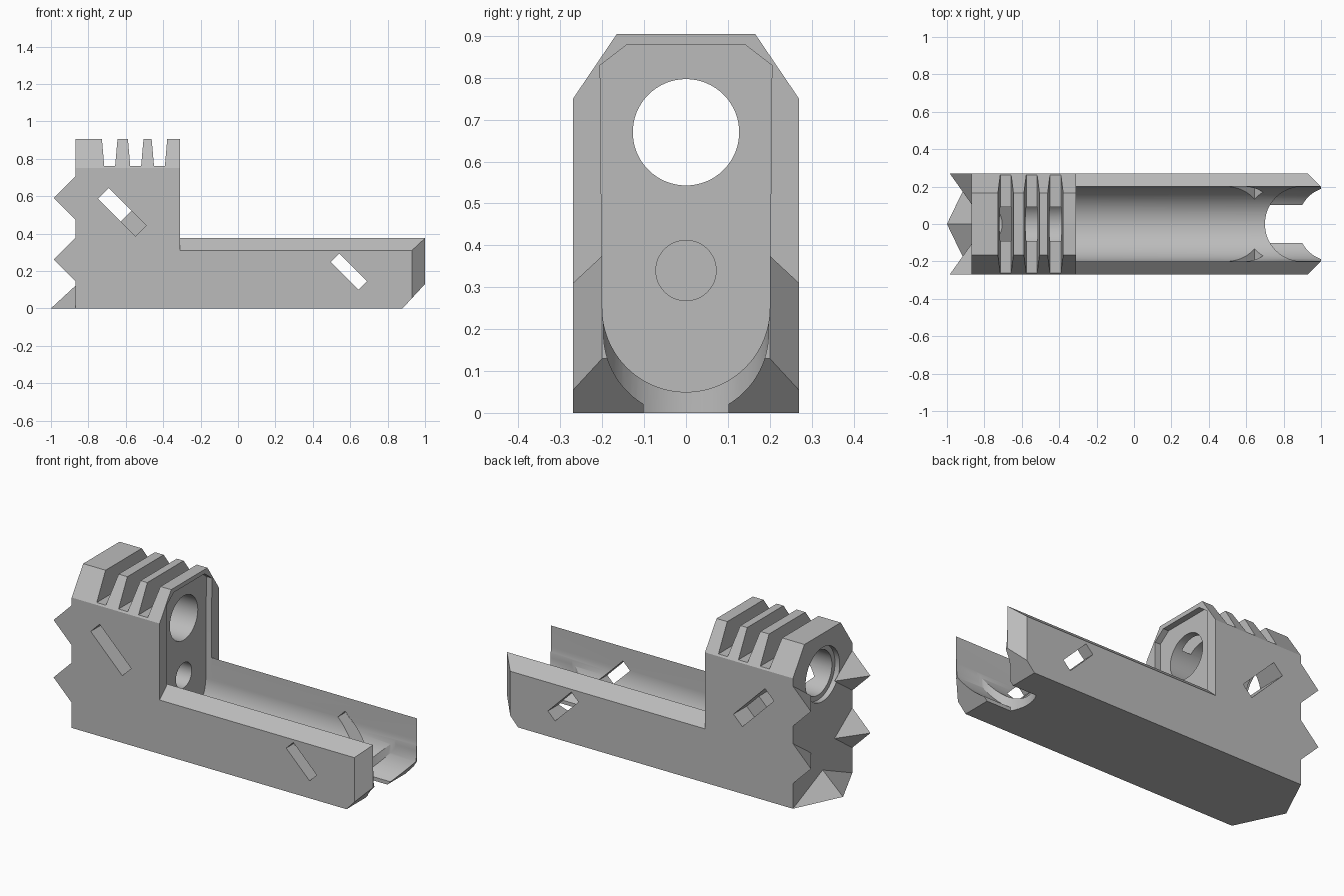
import bpy
import bmesh
from math import cos, sin, pi, radians
from mathutils import Vector

cube = bpy.data.objects.get("Cube")
if cube:
    bpy.data.objects.remove(cube)

grey = bpy.data.materials.new("matte_grey")
grey.use_nodes = True
GREY = (0.5, 0.5, 0.5, 1)
grey.diffuse_color = GREY
grey.node_tree.nodes["Principled BSDF"].inputs["Base Color"].default_value = GREY


def finish(name, bm):
    bmesh.ops.recalc_face_normals(bm, faces=bm.faces)
    mesh = bpy.data.meshes.new(name)
    bm.to_mesh(mesh)
    bm.free()
    mesh.materials.append(grey)
    obj = bpy.data.objects.new(name, mesh)
    bpy.context.collection.objects.link(obj)
    return obj


def prism(name, points, axis, lo, hi):
    """Extrude a 2D outline along x (y, z), y (x, z) or z (x, y)."""
    place = {"x": lambda a, b, t: (t, a, b),
             "y": lambda a, b, t: (a, t, b),
             "z": lambda a, b, t: (a, b, t)}[axis]
    bm = bmesh.new()
    face = bm.faces.new([bm.verts.new(place(a, b, lo)) for a, b in points])
    out = bmesh.ops.extrude_face_region(bm, geom=[face])
    verts = [g for g in out["geom"] if isinstance(g, bmesh.types.BMVert)]
    bmesh.ops.translate(bm, verts=verts, vec=Vector(place(0, 0, hi - lo)))
    return finish(name, bm)


def arc(cx, cy, r, start, end, n):
    steps = [radians(start + (end - start) * i / n) for i in range(n + 1)]
    return [(cx + r * cos(t), cy + r * sin(t)) for t in steps]


def bore(r, z, lo, hi):
    return prism("bore_cutter", arc(0, z, r, 0, 360, 64)[:-1], "x", lo, hi)


def slot(cx, cz, length, width, lo, hi, start=0.0, end=1.0):
    """Slanted rectangle running down towards +x, cut along y."""
    d = Vector((1, -1)).normalized()
    n = Vector((1, 1)).normalized() * width / 2
    a = Vector((cx, cz)) + d * length * (start - 0.5)
    b = Vector((cx, cz)) + d * length * (end - 0.5)
    return prism("slot_cutter", [a - n, b - n, b + n, a + n], "y", lo, hi)


def boolean(obj, cutter, operation="DIFFERENCE"):
    mod = obj.modifiers.new("cut", "BOOLEAN")
    mod.operation = operation
    mod.solver = "EXACT"
    mod.object = cutter
    bpy.context.view_layer.objects.active = obj
    bpy.ops.object.modifier_apply(modifier=mod.name)
    bpy.data.objects.remove(cutter)


def mirrored(half):
    return half + [(-a, b) for a, b in reversed(half)]


BACK, STEP, W = -0.87, -0.31, 0.27

# Tall block with chamfered top
block = prism("tall_block", mirrored([(W, 0), (W, 0.75), (0.165, 0.905)]), "x", BACK, STEP)

# Shallow recess in the block face above the channel
recess = mirrored(arc(0, 0.25, 0.2, -90, 0, 24)[1:] + [(0.205, 0.83), (0.14, 0.88)])
boolean(block, prism("recess_cutter", recess, "x", STEP - 0.035, STEP + 0.1))

# Through bore with counterbore, and the blind guide hole
boolean(block, bore(0.127, 0.67, -1.1, 0))
boolean(block, bore(0.155, 0.67, -1.1, BACK + 0.03))
boolean(block, bore(0.072, 0.34, -0.55, 0))

# Three tapered grooves across the top
for x in (-0.686, -0.547, -0.42):
    groove = [(x - 0.029, 0.76), (x + 0.029, 0.76), (x + 0.043, 0.92), (x - 0.043, 0.92)]
    boolean(block, prism("groove_cutter", groove, "y", -0.5, 0.5))

# Slanted side slots: open at the upper end, blind at the lower end
for lo, hi in ((-0.5, -0.15), (0.15, 0.5)):
    boolean(block, slot(-0.62, 0.515, 0.284, 0.08, lo, hi))
boolean(block, slot(-0.62, 0.515, 0.284, 0.08, -0.5, 0.5, 0, 0.61))

# Long rail with a round-bottomed channel
channel = arc(0, 0.25, 0.2, 0, -180, 48)
outline = [(-W, 0), (W, 0), (W, 0.31), (0.2, 0.375)] + channel + [(-0.2, 0.375), (-W, 0.31)]
rail = prism("channel_rail", outline, "x", STEP, 1)

# Rail tip: chamfered sides and sloping underside
plan = [(-0.5, -0.4), (0.93, -0.4), (0.93, -W), (1, -0.2), (1.2, -0.2),
        (1.2, 0.2), (1, 0.2), (0.93, W), (0.93, 0.4), (-0.5, 0.4)]
boolean(rail, prism("tip_outline", plan, "z", -0.2, 0.6), "INTERSECT")
boolean(rail, prism("tip_slope", [(0.88, 0), (1.0, 0.13), (1.2, 0.35), (1.2, -0.1), (0.79, -0.1)],
                    "y", -0.5, 0.5))

# Round-ended notch in the channel floor
throat = mirrored([(0.1, -0.1)] + arc(0, 0.19, 0.197, -59, 0, 20) + [(0.197, 0.24)])
notch = prism("notch_cutter", throat, "x", 0.6, 1.3)
boolean(notch, prism("notch_end", arc(0.9, 0, 0.2, 90, 270, 40) + [(1.4, -0.2), (1.4, 0.2)],
                     "z", -0.3, 0.6), "INTERSECT")
boolean(rail, notch)

# Slanted slots through both rail walls
boolean(rail, slot(0.593, 0.197, 0.21, 0.064, -0.5, 0.5))


def spike(name, base, tip):
    bm = bmesh.new()
    ring = [bm.verts.new((BACK, y, z)) for y, z in base]
    top = bm.verts.new(tip)
    bm.faces.new(ring)
    for i, v in enumerate(ring):
        bm.faces.new((v, ring[i - 1], top))
    return finish(name, bm)


# Half-pyramid spikes on the side edges and one along the bottom
for side, label in ((-W, "right"), (W, "left")):
    for z, level in ((0.26, "lower"), (0.59, "upper")):
        base = [(side, z - 0.115), (side, z + 0.115), (side * 0.4, z)]
        spike(f"{level}_{label}_spike", base, (-0.985, side, z))
spike("bottom_spike", [(-W, 0), (W, 0), (0, 0.12)], (-1, 0, 0))

# Smooth the round surfaces and keep the machined edges crisp
bpy.ops.object.select_all(action="DESELECT")
for obj in (block, rail):
    obj.select_set(True)
bpy.context.view_layer.objects.active = block
bpy.ops.object.shade_smooth_by_angle(angle=radians(25))
